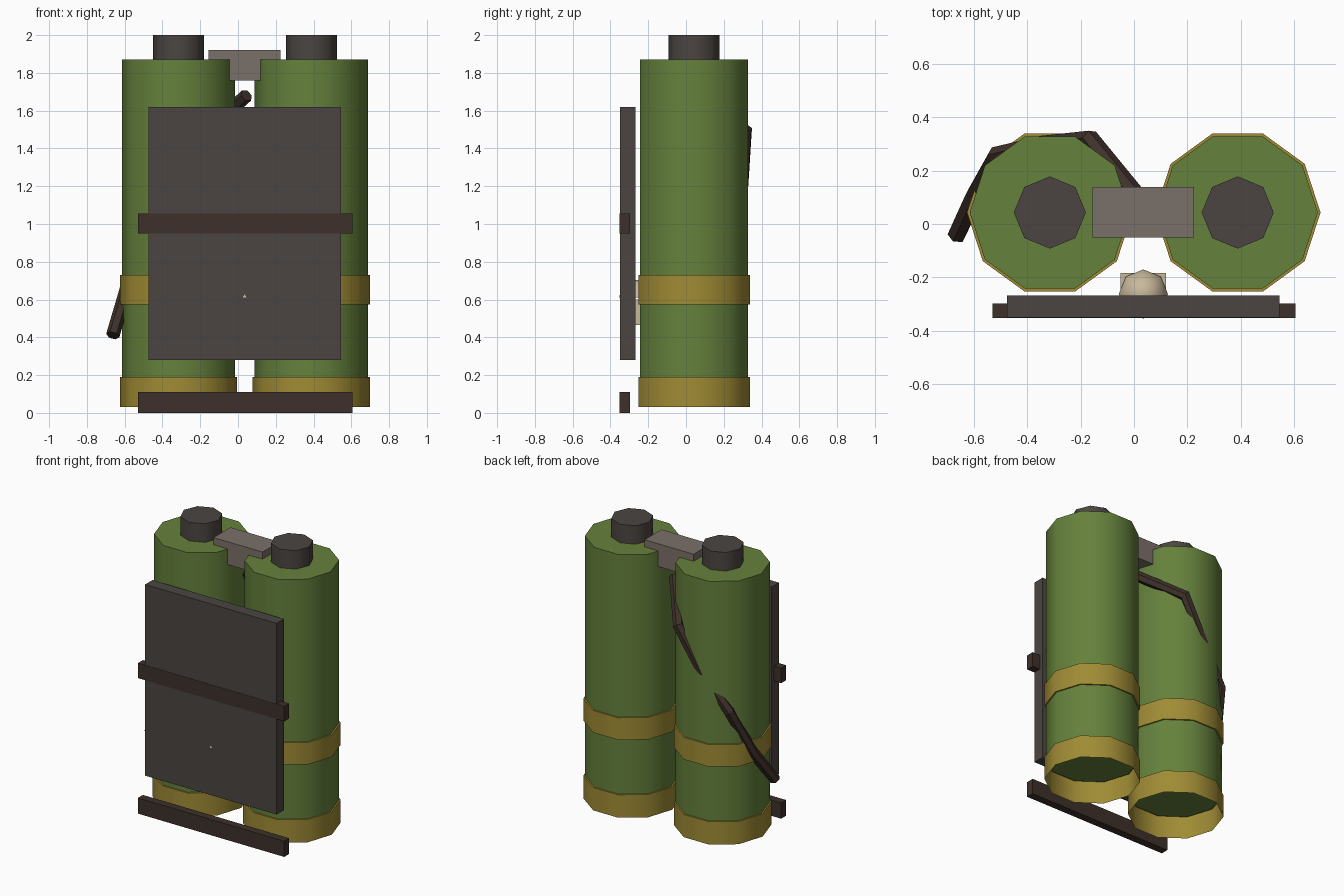
import bpy, bmesh, math
from mathutils import Vector, Matrix

if "Cube" in bpy.data.objects:
    bpy.data.objects.remove(bpy.data.objects["Cube"])


def material(name, r, g, b):
    m = bpy.data.materials.new(name)
    m.diffuse_color = (r, g, b, 1)
    m.use_nodes = True
    m.node_tree.nodes["Principled BSDF"].inputs["Base Color"].default_value = m.diffuse_color
    return m


GREEN = material("green_paint", 0.13, 0.22, 0.045)
GOLD = material("brass", 0.35, 0.26, 0.035)
DARK = material("dark_metal", 0.07, 0.06, 0.053)
BROWN = material("dark_leather", 0.048, 0.03, 0.023)
TAUPE = material("taupe_metal", 0.195, 0.16, 0.14)
BONE = material("bone", 0.58, 0.48, 0.33)


def finish(name, bm, mat, smooth=None):
    mesh = bpy.data.meshes.new(name)
    bmesh.ops.recalc_face_normals(bm, faces=bm.faces)
    bm.to_mesh(mesh)
    bm.free()
    mesh.materials.append(mat)
    ob = bpy.data.objects.new(name, mesh)
    bpy.context.collection.objects.link(ob)
    if smooth:
        bpy.ops.object.select_all(action='DESELECT')
        ob.select_set(True)
        bpy.context.view_layer.objects.active = ob
        bpy.ops.object.shade_smooth_by_angle(angle=math.radians(smooth))
    return ob


def box(name, lo, hi, mat):
    lo, hi = Vector(lo), Vector(hi)
    bm = bmesh.new()
    bmesh.ops.create_cube(bm, size=1, matrix=Matrix.Translation((lo + hi) / 2)
                          @ Matrix.Diagonal((*(hi - lo), 1)))
    return finish(name, bm, mat)


def cylinder(name, x, r, z0, z1, sides, mat, open_bottom=False):
    bm = bmesh.new()
    bmesh.ops.create_cone(bm, cap_ends=True, segments=sides, radius1=r, radius2=r, depth=z1 - z0,
                          matrix=Matrix.Translation((x, TANK_Y, (z0 + z1) / 2))
                          @ Matrix.Rotation(math.pi / 2, 4, 'Z'))
    if open_bottom:
        bm.normal_update()
        bmesh.ops.delete(bm, geom=[f for f in bm.faces if f.normal.z < -0.9], context='FACES_ONLY')
    return finish(name, bm, mat, 50)


# Twin tanks with brass bands, open foot rings and top valves
TANK_Y = 0.043
for side, x in (("left", -0.315), ("right", 0.388)):
    cylinder(side + "_tank", x, 0.30, 0.185, 1.87, 10, GREEN)
    cylinder(side + "_middle_band", x, 0.31, 0.575, 0.73, 10, GOLD)
    cylinder(side + "_foot_ring", x, 0.31, 0.03, 0.19, 10, GOLD, open_bottom=True)
    cylinder(side + "_valve", x, 0.135, 1.87, 2.0, 8, DARK)

# Block joining the tanks
box("tank_connector", (-0.155, -0.05, 1.76), (0.225, 0.138, 1.92), TAUPE)

# Back plate and its straps
box("back_plate", (-0.475, -0.35, 0.28), (0.545, -0.268, 1.62), DARK)
for name, z0, z1 in (("lower_strap", 0.0, 0.11), ("upper_strap", 0.95, 1.055)):
    box(name, (-0.53, -0.352, z0), (0.605, -0.297, z1), BROWN)

# Bone ornament between the tanks: dome over a jaw block
bm = bmesh.new()
bmesh.ops.create_uvsphere(bm, u_segments=8, v_segments=6, radius=0.092,
                          matrix=Matrix.Translation((0.035, -0.262, 0.612)))
bmesh.ops.delete(bm, geom=[v for v in bm.verts if v.co.z < 0.60], context='VERTS')
bmesh.ops.holes_fill(bm, edges=bm.edges)
finish("ornament_dome", bm, BONE, 60)
box("ornament_jaw", (-0.05, -0.285, 0.465), (0.12, -0.183, 0.60), BONE)

# Hose wrapping around the left tank
path = [(0.045, 0.06, 1.68), (-0.165, 0.318, 1.49), (-0.335, 0.297, 1.2),
        (-0.515, 0.255, 0.96), (-0.595, 0.11, 0.64), (-0.663, -0.04, 0.41)]
curve = bpy.data.curves.new("hose", 'CURVE')
curve.dimensions = '3D'
curve.bevel_depth = 0.036
curve.bevel_resolution = 1
curve.use_fill_caps = True
spline = curve.splines.new('POLY')
spline.points.add(len(path) - 1)
for point, co in zip(spline.points, path):
    point.co = (*co, 1)
spline.use_smooth = False
curve.materials.append(BROWN)
bpy.context.collection.objects.link(bpy.data.objects.new("hose", curve))
